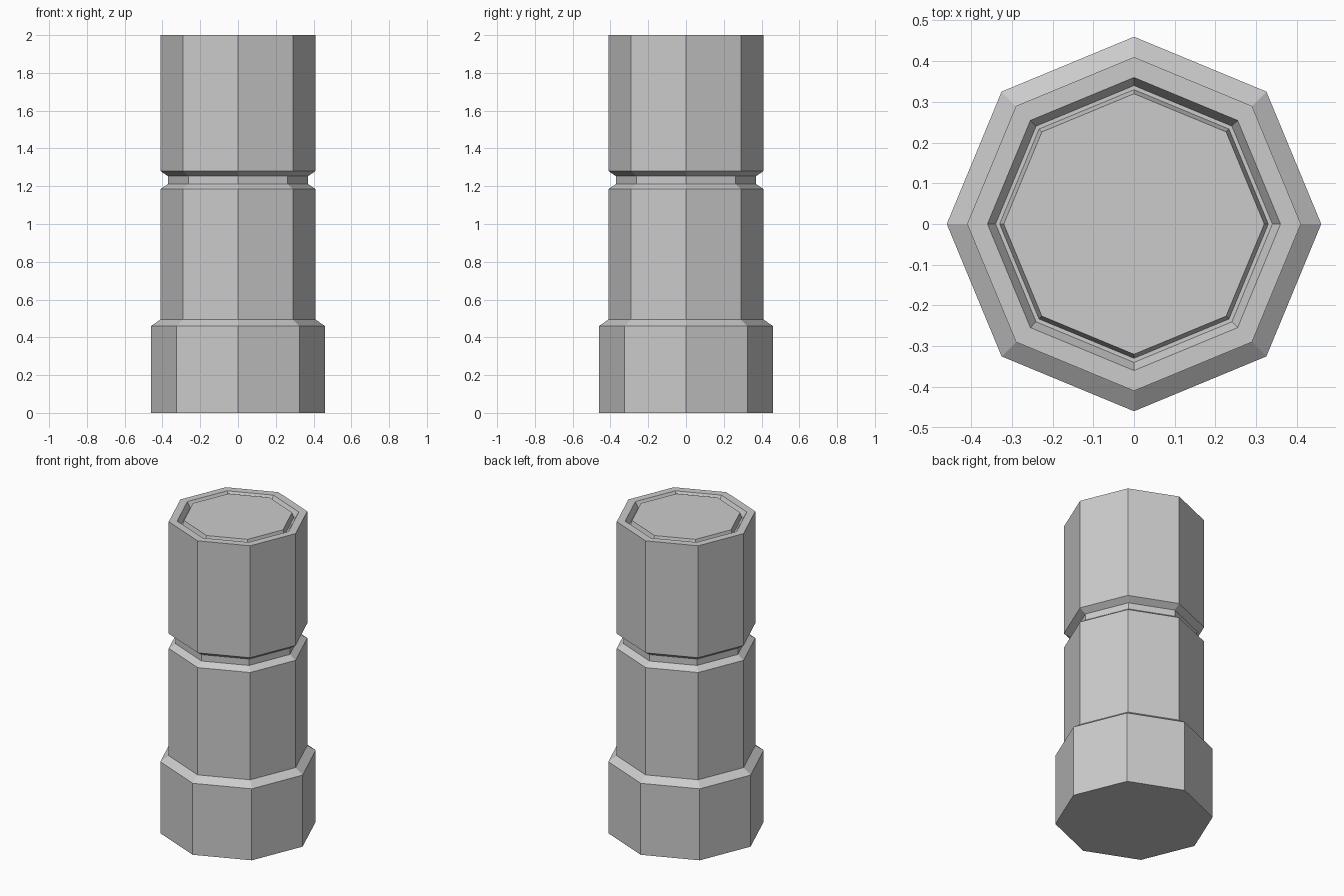
import bpy, bmesh
from math import cos, sin, pi

if "Cube" in bpy.data.objects:
    bpy.data.objects.remove(bpy.data.objects["Cube"])

SIDES = 8


def lathe(name, profile):
    """Revolve a (radius, z) profile into a closed, flat-faced octagonal solid."""
    bm = bmesh.new()
    rings = [[bm.verts.new((r * cos(2 * pi * i / SIDES), r * sin(2 * pi * i / SIDES), z))
              for i in range(SIDES)] for r, z in profile]
    for low, high in zip(rings, rings[1:]):
        for i in range(SIDES):
            j = (i + 1) % SIDES
            bm.faces.new((low[i], low[j], high[j], high[i]))
    bm.faces.new(rings[0][::-1])
    bm.faces.new(rings[-1])
    bmesh.ops.recalc_face_normals(bm, faces=bm.faces)
    mesh = bpy.data.meshes.new(name)
    bm.to_mesh(mesh)
    bm.free()
    obj = bpy.data.objects.new(name, mesh)
    bpy.context.collection.objects.link(obj)
    return obj


lathe("octagonal_post", [
    # wide foot with chamfered shoulder
    (0.46, 0.0), (0.46, 0.46), (0.41, 0.495),
    # shaft with recessed band
    (0.41, 1.185), (0.37, 1.212), (0.37, 1.253), (0.41, 1.28),
    # top rim, narrow groove and inset cap
    (0.41, 2.0), (0.36, 2.0), (0.34, 1.965), (0.33, 1.965), (0.32, 2.0),
])
